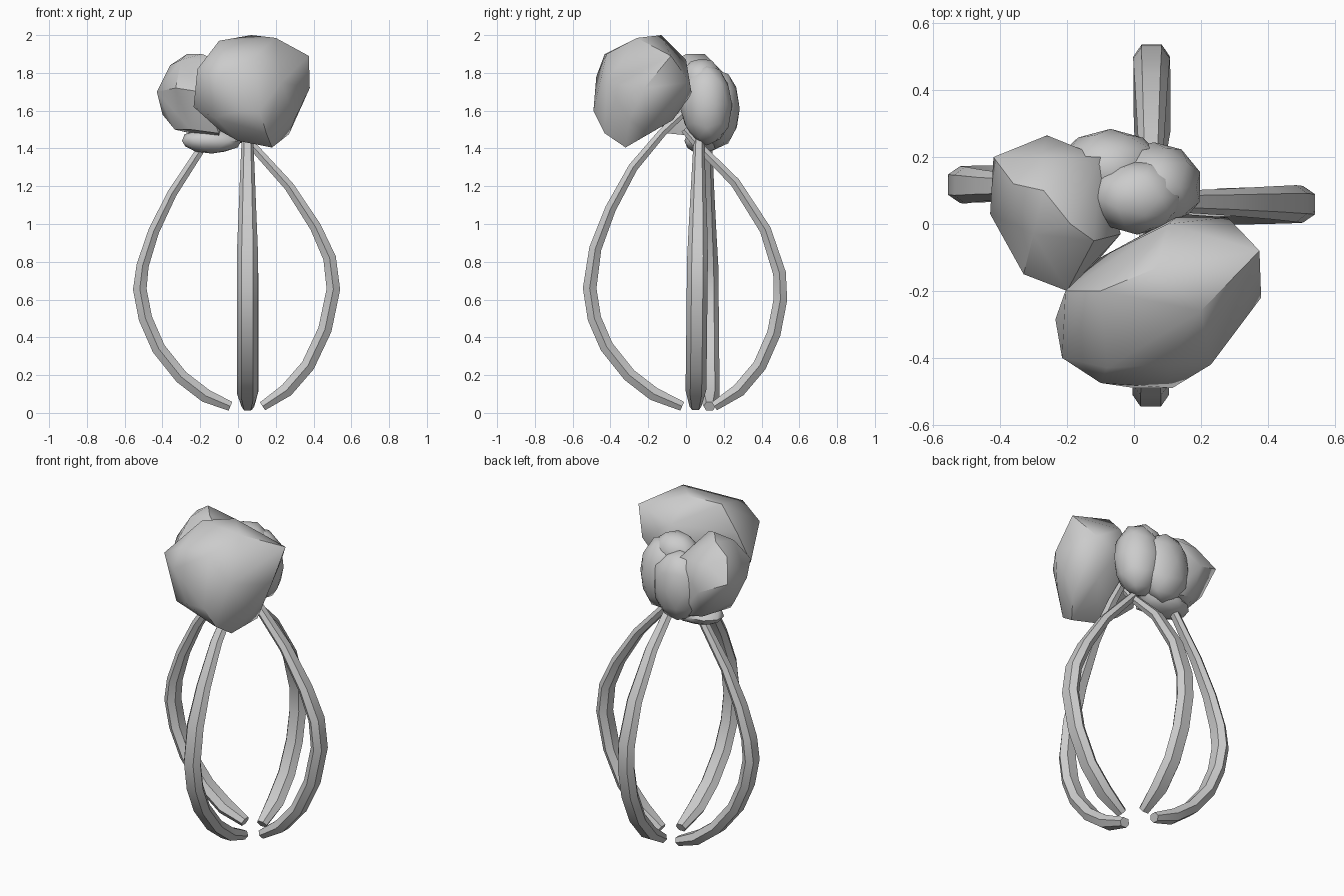
import bpy, bmesh, math, random
from mathutils import Vector

if "Cube" in bpy.data.objects:
    bpy.data.objects.remove(bpy.data.objects["Cube"])

random.seed(4)


def finish(bm, name, angle):
    bmesh.ops.recalc_face_normals(bm, faces=bm.faces)
    me = bpy.data.meshes.new(name)
    bm.to_mesh(me)
    bm.free()
    ob = bpy.data.objects.new(name, me)
    bpy.context.collection.objects.link(ob)
    bpy.ops.object.select_all(action='DESELECT')
    ob.select_set(True)
    bpy.context.view_layer.objects.active = ob
    bpy.ops.object.shade_smooth_by_angle(angle=math.radians(angle))
    return ob


def arm(name, path, axis, side_low, side_high):
    """Six-sided tapered strip; path is (distance, z), axis 0 = along x, 1 = along y."""
    bm = bmesh.new()
    rings = []
    n = len(path)
    for i, (d, z) in enumerate(path):
        a, b = Vector(path[max(i - 1, 0)]), Vector(path[min(i + 1, n - 1)])
        t = (b - a).normalized()
        nrm = Vector((t.y, -t.x))
        u = i / (n - 1)
        # wide in the belly, thin at the top, blunt at the tip
        w = 0.055 if u < 0.6 else 0.055 - 0.035 * (u - 0.6) / 0.4
        h = 0.036 if u < 0.5 else 0.036 - 0.018 * (u - 0.5) / 0.5
        if i == 0:
            w, h = 0.032, 0.025
        s0 = side_low + (side_high - side_low) * u
        ring = []
        for s, r in ((1, 0), (.55, 1), (-.55, 1), (-1, 0), (-.55, -1), (.55, -1)):
            p, q, side = d + nrm.x * h * r, z + nrm.y * h * r, s0 + s * w
            ring.append(bm.verts.new((p, side, q) if axis == 0 else (side, p, q)))
        rings.append(ring)
    for r0, r1 in zip(rings, rings[1:]):
        for k in range(6):
            bm.faces.new((r0[k], r0[k - 1], r1[k - 1], r1[k]))
    bm.faces.new(rings[0])
    bm.faces.new(rings[-1])
    return finish(bm, name, 25)


def boulder(name, points):
    """Faceted lump wrapped around a few corner points."""
    bm = bmesh.new()
    for p in points:
        bm.verts.new(p)
    res = bmesh.ops.convex_hull(bm, input=bm.verts)
    loose = [v for v in bm.verts if not v.link_faces]
    bmesh.ops.delete(bm, geom=loose, context='VERTS')
    return finish(bm, name, 42)


def lump(name, c, r):
    """Slightly uneven rounded lump."""
    bm = bmesh.new()
    bmesh.ops.create_icosphere(bm, subdivisions=2, radius=1)
    for v in bm.verts:
        k = random.uniform(0.95, 1.05)
        v.co = Vector([c[j] + v.co[j] * r[j] * k for j in range(3)])
    return finish(bm, name, 42)


# Four bowed arms
arm("right_arm", [(.13, .035), (.257, .12), (.37, .25), (.46, .44), (.505, .655), (.485, .82),
                  (.41, .985), (.27, 1.2), (.08, 1.41), (.0, 1.5)], 0, .05, .07)
arm("left_arm", [(-.04, .035), (-.17, .09), (-.30, .19), (-.42, .34), (-.49, .5), (-.52, .655),
                 (-.505, .78), (-.447, .96), (-.35, 1.16), (-.2, 1.39), (-.12, 1.5)], 0, .125, .11)
arm("back_arm", [(.15, .035), (.28, .12), (.39, .25), (.465, .42), (.5, .6), (.495, .74),
                 (.42, .97), (.26, 1.22), (.06, 1.42), (-.01, 1.5)], 1, .055, .05)
arm("front_arm", [(-.02, .035), (-.17, .1), (-.3, .2), (-.42, .35), (-.485, .5), (-.51, .66),
                  (-.48, .87), (-.4, 1.08), (-.28, 1.3), (-.12, 1.49), (.0, 1.6)], 1, .05, .05)

# Large front lump
boulder("front_lump", [
    (-.10, -.2, 1.97), (.07, -.13, 2.0), (.2, -.26, 1.985), (.375, -.08, 1.89), (.38, -.22, 1.72),
    (.3, -.3, 1.555), (.27, -.2, 1.475), (.18, -.32, 1.405), (0, -.3, 1.44), (-.09, -.25, 1.49),
    (-.235, -.285, 1.62), (-.215, -.4, 1.82), (-.205, -.2, 1.82), (.23, -.42, 1.75),
    (.115, -.49, 1.6), (-.1, -.475, 1.78), (0, -.49, 1.6), (-.08, -.43, 1.9), (.1, -.42, 1.9),
    (.28, .02, 1.75), (.14, .03, 1.69), (.1, 0, 1.87), (.2, -.07, 1.55), (-.1, -.1, 1.75),
    (.15, -.43, 1.48), (-.12, -.42, 1.56)])

# Left lump
boulder("left_lump", [
    (-.27, .1, 1.9), (-.19, 0, 1.9), (-.36, .12, 1.84), (-.3, -.03, 1.87), (-.12, -.05, 1.87),
    (-.42, .2, 1.72), (-.26, .265, 1.65), (-.43, .03, 1.7), (-.33, -.15, 1.72), (-.2, -.2, 1.7),
    (-.4, .1, 1.58), (-.335, .05, 1.5), (-.25, -.12, 1.5), (-.1, -.1, 1.48), (-.04, -.03, 1.7),
    (-.25, .2, 1.48), (-.1, .2, 1.45), (-.1, .2, 1.8), (-.28, .2, 1.8)])

# Smaller rounded lumps at the back and underneath
lump("right_back_lump", (.06, .11, 1.63), (.14, .14, .22))
lump("back_lump", (-.07, .16, 1.61), (.17, .125, .21))
lump("crown_lump", (.01, .08, 1.76), (.14, .11, .12))
lump("under_lump", (-.14, .09, 1.44), (.16, .1, .065))
